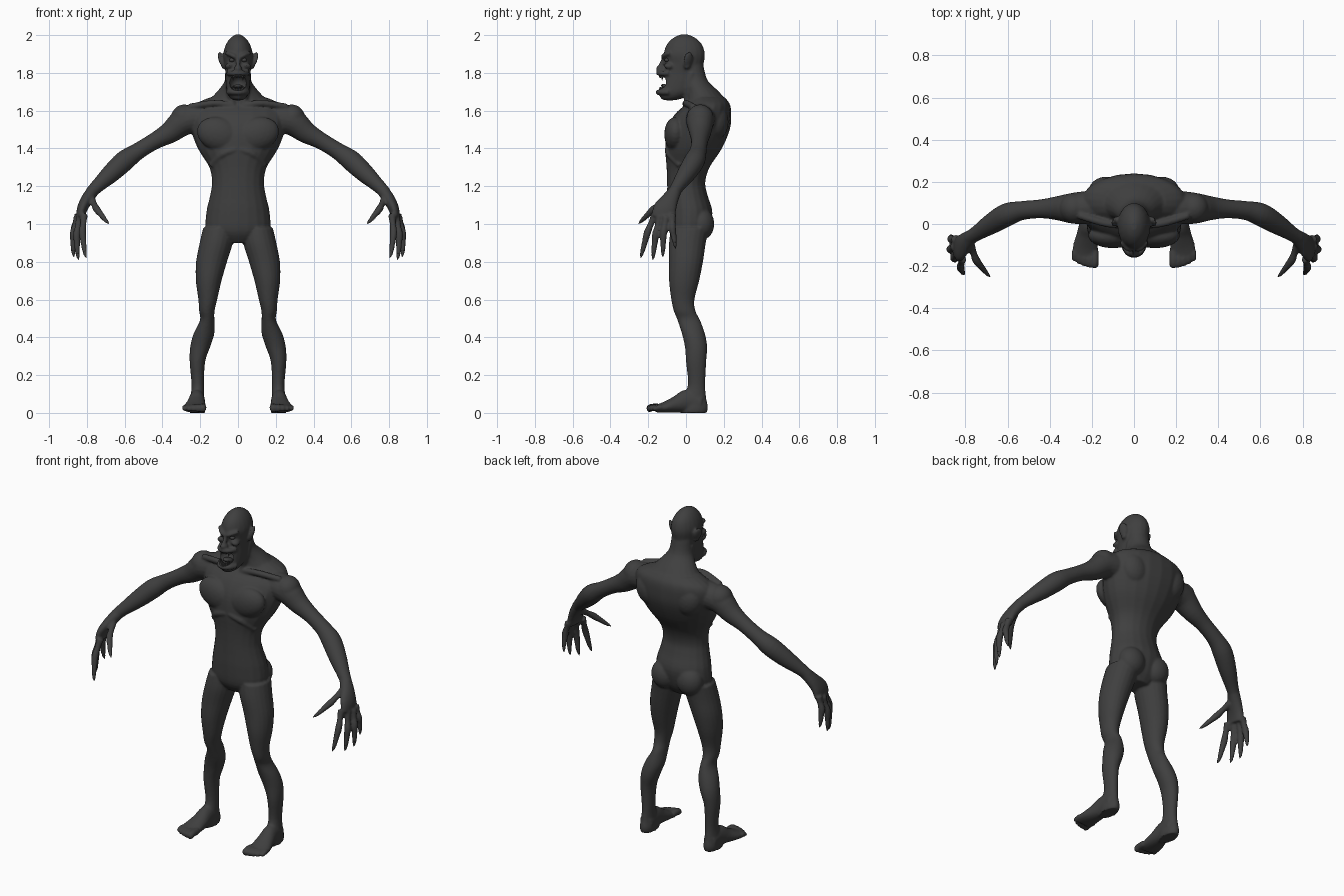
import bpy, bmesh, math
from mathutils import Vector, Matrix, Euler

default_cube = bpy.data.objects.get("Cube")
if default_cube:
    bpy.data.objects.remove(default_cube, do_unlink=True)

skin_mat = bpy.data.materials.new("charcoal skin")
skin_mat.use_nodes = True
SKIN = (0.05, 0.05, 0.05, 1)
skin_mat.diffuse_color = SKIN
for node in skin_mat.node_tree.nodes:
    if node.type == 'BSDF_PRINCIPLED':
        node.inputs["Base Color"].default_value = SKIN

SIDES = 20


def spline(rows, steps=4):
    """Smooth rows of numbers with a Catmull-Rom curve."""
    rows = [Vector(r) for r in rows]
    out = []
    for i in range(len(rows) - 1):
        a, b, c, d = rows[max(i - 1, 0)], rows[i], rows[i + 1], rows[min(i + 2, len(rows) - 1)]
        for k in range(steps):
            t = k / steps
            out.append(b + (c - a) * (t / 2) + (a * 2 - b * 5 + c * 4 - d) * (t * t / 2)
                       + (b * 3 - a - c * 3 + d) * (t ** 3 / 2))
    return out + [rows[-1]]


def bridge(bm, rings):
    """Skin a list of (centre, side vector, up vector) rings and cap the ends."""
    loops = []
    for centre, u, v in rings:
        angles = [math.tau * k / SIDES for k in range(SIDES)]
        loops.append([bm.verts.new(centre + u * math.cos(a) + v * math.sin(a)) for a in angles])
    for low, high in zip(loops, loops[1:]):
        for k in range(SIDES):
            j = (k + 1) % SIDES
            bm.faces.new((low[k], low[j], high[j], high[k]))
    bm.faces.new(loops[0])
    bm.faces.new(loops[-1])


def stack(bm, rows):
    """Level rings: height, centre x, half width, front y, back y."""
    bridge(bm, [(Vector((x, (f + b) / 2, z)), Vector((max(w, .003), 0, 0)),
                 Vector((0, (b - f) / 2, 0))) for z, x, w, f, b in spline(rows)])


def tube(bm, rows, ref=(0, 1, 0)):
    """Rings across a path: x, y, z, side radius, other radius."""
    pts = spline([tuple(r) + (r[-1],) * (5 - len(r)) for r in rows])
    rings = []
    for i, p in enumerate(pts):
        ahead, behind = pts[min(i + 1, len(pts) - 1)], pts[max(i - 1, 0)]
        d = (Vector(ahead[:3]) - Vector(behind[:3])).normalized()
        u = d.cross(Vector(ref)).normalized()
        rings.append((Vector(p[:3]), u * p[3], u.cross(d) * p[4]))
    bridge(bm, rings)


def blob(bm, centre, radii, tilt=(0, 0, 0)):
    m = Matrix.Translation(centre) @ Euler(tilt).to_matrix().to_4x4() @ Matrix.Diagonal((*radii, 1))
    bmesh.ops.create_icosphere(bm, subdivisions=3, radius=1, matrix=m)


def mirror(bm):
    copy = bmesh.ops.duplicate(bm, geom=bm.verts[:] + bm.edges[:] + bm.faces[:])
    verts = [g for g in copy["geom"] if isinstance(g, bmesh.types.BMVert)]
    bmesh.ops.scale(bm, vec=(-1, 1, 1), verts=verts)


def finish(bm, name):
    bmesh.ops.recalc_face_normals(bm, faces=bm.faces[:])
    mesh = bpy.data.meshes.new(name)
    bm.to_mesh(mesh)
    bm.free()
    obj = bpy.data.objects.new(name, mesh)
    bpy.context.collection.objects.link(obj)
    mesh.materials.append(skin_mat)
    return obj


def smooth(obj):
    bpy.ops.object.select_all(action='DESELECT')
    obj.select_set(True)
    bpy.context.view_layer.objects.active = obj
    bpy.ops.object.shade_smooth_by_angle(angle=math.radians(50))


body = bmesh.new()
claws = bmesh.new()

# Leg and foot
stack(body, [(.98, .1, .085, -.08, .12), (.9, .115, .088, -.09, .105), (.8, .14, .082, -.09, .09),
             (.7, .155, .068, -.09, .07), (.6, .16, .05, -.078, .045), (.54, .165, .041, -.065, .05),
             (.49, .163, .038, -.045, .075), (.42, .18, .055, -.022, .1), (.35, .2, .053, -.006, .112),
             (.27, .215, .041, 0, .107), (.15, .213, .033, .01, .102), (.08, .215, .037, -.02, .107),
             (.03, .215, .043, -.03, .117), (0, .215, .04, -.03, .11)])
tube(body, [(.215, .08, .05, .04, .05), (.217, .01, .062, .042, .062), (.222, -.05, .045, .05, .045),
            (.23, -.11, .03, .06, .03), (.235, -.16, .022, .06, .02)], (0, 0, 1))
for i in range(5):
    x, tip, r = .187 + i * .024, -.198 + i * i * .002, .02 - i * .0018
    tube(body, [(x, -.13, .028, r), (x, tip + .025, .03, r), (x, tip, .022, r * .95),
                (x, tip - .01, .02, r * .5)], (0, 0, 1))

# Arm, palm, fingers and claws
tube(body, [(.18, .08, 1.56, .08), (.28, .075, 1.545, .075), (.36, .075, 1.485, .058),
            (.44, .072, 1.44, .045), (.53, .064, 1.385, .045), (.6, .045, 1.335, .055),
            (.67, .005, 1.27, .05), (.74, -.04, 1.205, .037), (.78, -.065, 1.165, .032)])
tube(body, [(.765, -.055, 1.18, .033, .033), (.8, -.085, 1.13, .032, .046),
            (.825, -.112, 1.08, .028, .062), (.835, -.12, 1.035, .022, .06)])
knuckles = [(.815, -.165, 1.05), (.838, -.138, 1.04), (.85, -.105, 1.04), (.845, -.072, 1.05), (.775, -.1, 1.13)]
tips = [(.812, -.232, .85), (.85, -.172, .84), (.873, -.122, .855), (.868, -.06, .9), (.702, -.232, 1.02)]
for start, end in zip(knuckles, tips):
    a, b = Vector(start), Vector(end)
    bend = a.lerp(b, .5) + Vector((.01, -.006, .004))
    tube(body, [(*a, .021), (*a.lerp(bend, .5), .016), (*bend, .019), (*bend.lerp(b, .55), .015), (*b, .012)])
    point = b + (b - bend).normalized() * .03 - Vector((.005, 0, 0))
    tube(claws, [(*(b + (bend - b) * .1), .01), (*b.lerp(point, .4), .008), (*point, .001)])

# Paired muscles: deltoid, chest, shoulder blade, buttock, collarbone, rib arch, neck cord
blob(body, (.285, .075, 1.56), (.07, .072, .073))
blob(body, (.1, -.055, 1.475), (.12, .06, .09), (0, -.3, 0))
blob(body, (.13, .155, 1.54), (.085, .07, .1), (0, .3, 0))
blob(body, (.085, .082, 1), (.08, .068, .085))
tube(body, [(.02, 0, 1.625, .015), (.12, .0, 1.64, .017), (.26, .04, 1.62, .017)])
tube(body, [(.01, -.095, 1.395, .018), (.08, -.085, 1.37, .02), (.14, -.03, 1.31, .016)])
tube(body, [(.055, .03, 1.8, .015), (.05, .01, 1.72, .016), (.025, .0, 1.63, .013)])

# Paired face parts: brow, cheekbone, ear
tube(body, [(.006, -.118, 1.878, .011), (.03, -.117, 1.893, .012), (.062, -.085, 1.905, .01)], (0, 0, 1))
blob(body, (.046, -.09, 1.838), (.024, .028, .016), (0, .3, 0))
blob(body, (.088, .012, 1.872), (.012, .026, .042), (0, .3, .5))
blob(body, (.076, .005, 1.845), (.014, .02, .025))
mirror(body)
mirror(claws)

# Torso
stack(body, [(.9, 0, .08, -.05, .08), (.96, 0, .165, -.09, .12), (1.06, 0, .168, -.1, .14),
             (1.15, 0, .148, -.1, .115), (1.22, 0, .138, -.1, .102), (1.3, 0, .152, -.103, .125),
             (1.4, 0, .213, -.11, .19), (1.5, 0, .25, -.1, .232), (1.58, 0, .26, -.06, .24),
             (1.635, 0, .225, .0, .232), (1.67, 0, .15, .02, .205)])
# Neck and trapezius
stack(body, [(1.58, 0, .22, -.01, .23), (1.64, 0, .17, .0, .222), (1.7, 0, .112, .0, .175),
             (1.76, 0, .07, -.02, .115), (1.84, 0, .062, -.03, .092)])
# Head with jaw
stack(body, [(1.655, 0, .02, -.115, -.06), (1.668, 0, .043, -.135, -.01), (1.7, 0, .06, -.142, .05),
             (1.75, 0, .065, -.135, .08), (1.8, 0, .066, -.125, .085), (1.85, 0, .073, -.112, .094),
             (1.9, 0, .078, -.118, .1), (1.95, 0, .064, -.102, .085), (1.985, 0, .04, -.068, .05),
             (2.003, 0, .012, -.03, .01)])
# Nose and lips
blob(body, (0, -.132, 1.822), (.021, .028, .017))
tube(body, [(0, -.112, 1.885, .011), (0, -.128, 1.85, .012), (0, -.14, 1.825, .014)], (1, 0, 0))
for z, r in ((1.798, .013), (1.698, .015)):
    tube(body, [(-.052, -.09, z, r), (-.032, -.132, z, r), (0, -.146, z, r),
                (.032, -.132, z, r), (.052, -.09, z, r)], (0, 0, 1))

# Fuse the body into one skin and open the mouth
rough = finish(body, "rough_body")
cavity = bmesh.new()
blob(cavity, (0, -.13, 1.748), (.048, .068, .045))
cutter = finish(cavity, "mouth_cutter")
cutter.hide_render = True
fuse = rough.modifiers.new("fuse", 'REMESH')
fuse.mode = 'VOXEL'
fuse.voxel_size = .0065
relax = rough.modifiers.new("relax", 'SMOOTH')
relax.factor, relax.iterations = .5, 4
mouth = rough.modifiers.new("mouth", 'BOOLEAN')
mouth.operation, mouth.solver, mouth.object = 'DIFFERENCE', 'EXACT', cutter
bpy.context.view_layer.update()
graph = bpy.context.evaluated_depsgraph_get()
skin = bpy.data.meshes.new_from_object(rough.evaluated_get(graph))
for helper in (rough, cutter):
    bpy.data.objects.remove(helper, do_unlink=True)
skin.materials.clear()
skin.materials.append(skin_mat)
body_obj = bpy.data.objects.new("body", skin)
bpy.context.collection.objects.link(body_obj)

# Eyes
eyes = bmesh.new()
blob(eyes, (.031, -.1, 1.868), (.016, .014, .011))
mirror(eyes)

# Teeth: long at the fangs, pointing into the open mouth
teeth = bmesh.new()
for root, way in ((1.795, -1), (1.702, 1)):
    for i in range(-4, 5):
        x = i * .0085
        length = .034 if abs(i) == 3 else .022
        y = -.138 + x * x * 18
        tube(teeth, [(x, y, root, .0055), (x, y, root + way * length * .6, .0045),
                     (x, y, root + way * length, .001)])
# Tongue
tongue = bmesh.new()
blob(tongue, (0, -.095, 1.722), (.025, .04, .014), (-.35, 0, 0))

smooth(body_obj)
for part, name in ((claws, "finger_claws"), (eyes, "eyes"), (teeth, "teeth"), (tongue, "tongue")):
    smooth(finish(part, name))
